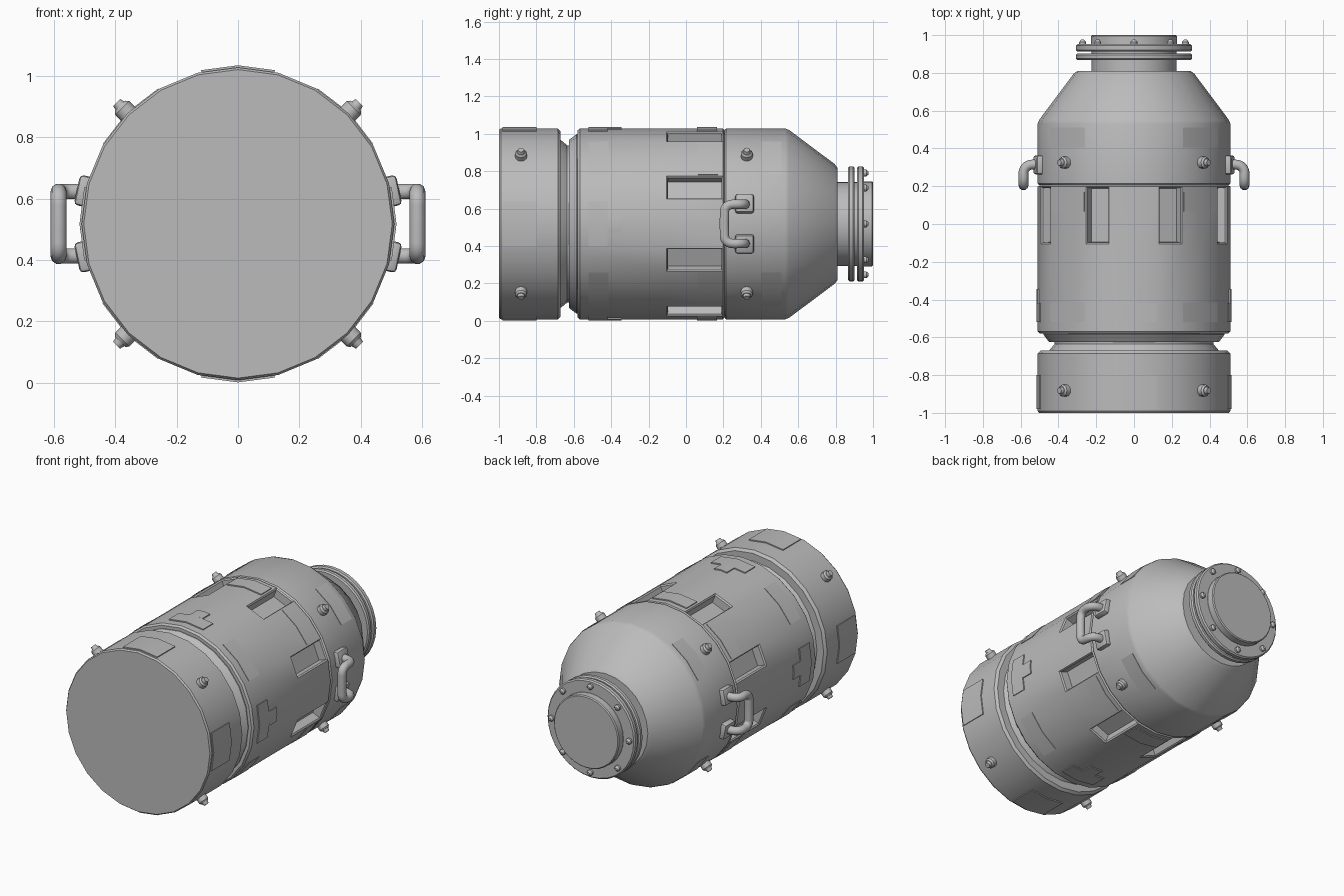
import bpy, bmesh, math
from mathutils import Vector, Matrix

if "Cube" in bpy.data.objects:
    bpy.data.objects.remove(bpy.data.objects["Cube"])

CZ, R, SIDES = 0.518, 0.51, 24
STEP = 2 * math.pi / SIDES

grey = bpy.data.materials.new("grey metal")
grey.diffuse_color = (0.5, 0.5, 0.5, 1)
grey.use_nodes = True
grey.node_tree.nodes["Principled BSDF"].inputs["Base Color"].default_value = grey.diffuse_color


def finish(name, bm, smooth=True, angle=32):
    me = bpy.data.meshes.new(name)
    bm.to_mesh(me)
    bm.free()
    ob = bpy.data.objects.new(name, me)
    bpy.context.collection.objects.link(ob)
    me.materials.append(grey)
    if smooth:
        bpy.ops.object.select_all(action='DESELECT')
        ob.select_set(True)
        bpy.context.view_layer.objects.active = ob
        bpy.ops.object.shade_smooth_by_angle(angle=math.radians(angle))
    return ob


def radial(a, r, y):
    """Point at angle a (clockwise from the top) around the long axis."""
    return Vector((r * math.sin(a), y, CZ + r * math.cos(a)))


def lathe(name, profile, sides=SIDES, slots=None):
    """Closed turned part from (y, radius) pairs, capped at both ends."""
    bm = bmesh.new()
    rings = [[bm.verts.new(radial(2 * math.pi * i / sides, r, y)) for i in range(sides)]
             for y, r in profile]
    pockets = []
    for k, (a, b) in enumerate(zip(rings, rings[1:])):
        for i in range(sides):
            j = (i + 1) % sides
            f = bm.faces.new((a[i], a[j], b[j], b[i]))
            if k == slots and i % 3 == 1:
                pockets.append(f)
    bm.faces.new(rings[0])
    bm.faces.new(rings[-1])
    bmesh.ops.recalc_face_normals(bm, faces=bm.faces)
    if pockets:  # recessed slots with chamfered rims
        bmesh.ops.inset_individual(bm, faces=pockets, thickness=0.010, depth=-0.008)
        bmesh.ops.inset_individual(bm, faces=pockets, thickness=0.003, depth=-0.05)
    return finish(name, bm)


# Turned hull parts
lathe("base_drum", [(-1, 0.503), (-0.99, R), (-0.685, R), (-0.67, 0.495), (-0.67, 0.40)])
lathe("groove_neck", [(-0.68, 0.455), (-0.665, 0.445), (-0.635, 0.42), (-0.625, 0.42),
                      (-0.625, 0.45), (-0.585, 0.48), (-0.57, 0.48)])
lathe("main_drum", [(-0.58, 0.47), (-0.58, 0.50), (-0.568, R), (-0.105, R), (0.198, R),
                    (0.204, 0.50), (0.21, 0.49)], slots=3)
lathe("shoulder", [(0.206, 0.49), (0.206, 0.503), (0.214, R), (0.53, R), (0.55, 0.503),
                   (0.795, 0.32), (0.81, 0.30), (0.81, 0.2)])
lathe("neck", [(0.80, 0.225), (0.96, 0.225)], 32)
for name, y0, y1 in (("inner_flange", 0.867, 0.902), ("outer_flange", 0.914, 0.952)):
    lathe(name, [(y0, 0.22), (y0, 0.30), (y0 + 0.008, 0.308), (y1 - 0.008, 0.308),
                 (y1, 0.30), (y1, 0.22)], 32)
lathe("end_cap", [(0.945, 0.235), (0.953, 0.228), (0.994, 0.228), (1.0, 0.222)], 32)


def plate(name, centre, half, y0, y1, lift):
    """Thin raised panel that follows the facets of the drum."""
    a0, a1 = math.radians(centre - half), math.radians(centre + half)
    inner = [k * STEP for k in range(-SIDES, 2 * SIDES) if a0 + .01 < k * STEP < a1 - .01]
    bm = bmesh.new()
    rows = []
    for a in [a0] + inner + [a1]:
        r = R * math.cos(STEP / 2) / math.cos(a % STEP - STEP / 2)
        rows.append([bm.verts.new(radial(a, rr, y)) for rr, y in
                     ((r - .002, y0), (r + lift, y0), (r + lift, y1), (r - .002, y1))])
    for p, q in zip(rows, rows[1:]):
        for i in range(4):
            j = (i + 1) % 4
            bm.faces.new((p[i], p[j], q[j], q[i]))
    bm.faces.new(rows[0])
    bm.faces.new(rows[-1])
    bmesh.ops.recalc_face_normals(bm, faces=bm.faces)
    finish(name, bm)


# Panels between and on the quarter points
for q in range(4):
    for y0, y1 in ((-0.52, -0.415), (0.065, 0.17), (0.405, 0.51)):
        plate("corner_panel", 45 + 90 * q, 14 if y0 < 0.4 and y0 > 0 else 14.5, y0, y1, 0.003)
    plate("base_panel", 90 * q, 13.5, -0.98, -0.80, 0.007)
    plate("drum_panel", 90 * q, 13.5, -0.52, -0.42, 0.007)
    plate("drum_panel_tab", 90 * q, 5, -0.42, -0.345, 0.007)
    if q % 2 == 0:
        plate("collar_panel", 90 * q, 13.5, 0.06, 0.165, 0.007)


def stud(name, origin, direction, parts):
    """Stack of tapered cylinders: (start, end, radius1, radius2)."""
    bm = bmesh.new()
    turn = Vector(direction).to_track_quat('Z', 'Y').to_matrix().to_4x4()
    for s, e, r1, r2 in parts:
        m = Matrix.Translation(origin) @ turn @ Matrix.Translation((0, 0, (s + e) / 2))
        bmesh.ops.create_cone(bm, cap_ends=True, segments=12, radius1=r1, radius2=r2,
                              depth=e - s, matrix=m)
    finish(name, bm)


# Bolts around the drums
for q in range(4):
    a = math.radians(45 + 90 * q)
    d = (math.sin(a), 0, math.cos(a))
    for y in (-0.882, 0.325):
        stud("drum_bolt", radial(a, R, y), d,
             [(-.01, .024, .032, .032), (.024, .034, .032, .024), (.034, .05, .020, .016)])

# Bolts on the end flange
for k in range(8):
    stud("flange_bolt", radial(k * math.pi / 4, 0.272, 0.95), (0, 1, 0),
         [(-.004, .014, .018, .018), (.014, .026, .018, .008)])

# Side handles with their mounting pads
half = [(0.49, 0.315, 0.105), (0.535, 0.315, 0.105), (0.566, 0.306, 0.105),
        (0.583, 0.283, 0.105), (0.585, 0.25, 0.105), (0.585, 0.225, 0.098),
        (0.585, 0.209, 0.08), (0.585, 0.206, 0.05)]
path = half + [(x, y, -z) for x, y, z in reversed(half)]
for side in (1, -1):
    cu = bpy.data.curves.new("handle", 'CURVE')
    cu.dimensions = '3D'
    cu.bevel_depth = 0.026
    cu.bevel_resolution = 3
    cu.resolution_u = 3
    sp = cu.splines.new('BEZIER')
    sp.bezier_points.add(len(path) - 1)
    for bp, (x, y, z) in zip(sp.bezier_points, path):
        bp.co = (side * x, y, CZ + z)
        bp.handle_left_type = bp.handle_right_type = 'AUTO'
    cu.materials.append(grey)
    ob = bpy.data.objects.new("handle", cu)
    bpy.context.collection.objects.link(ob)
    bpy.ops.object.select_all(action='DESELECT')
    ob.select_set(True)
    bpy.context.view_layer.objects.active = ob
    bpy.ops.object.convert(target='MESH')
    for up in (1, -1):
        a = math.radians(90 - 12 * up) * side
        bm = bmesh.new()
        bmesh.ops.create_cube(bm, size=1, matrix=Matrix.Translation(radial(a, 0.512, 0.313))
                              @ Matrix.Rotation(a, 4, 'Y')
                              @ Matrix.Diagonal((0.10, 0.10, 0.05, 1)))
        bmesh.ops.bevel(bm, geom=bm.edges[:], offset=0.013, segments=2, profile=0.5,
                        affect='EDGES')
        finish("handle_pad", bm, angle=40)
